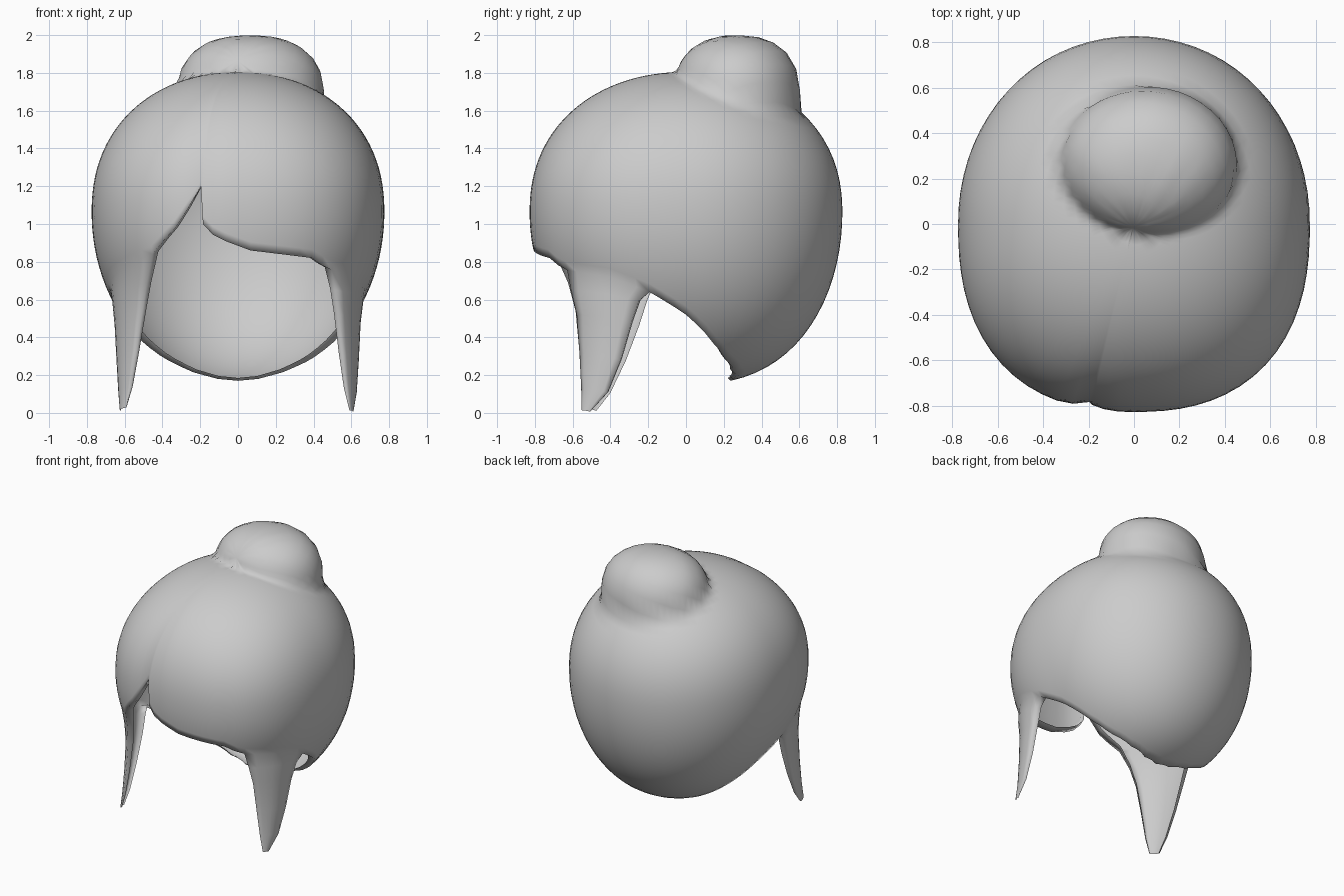
import bpy, bmesh, math
from mathutils import Vector

if "Cube" in bpy.data.objects:
    bpy.data.objects.remove(bpy.data.objects["Cube"])

def lerp_table(tab, a):
    for (a0, v0), (a1, v1) in zip(tab, tab[1:]):
        if a0 <= a <= a1:
            return v0 + (v1 - v0) * (a - a0) / (a1 - a0)

# Height of the hairline around the head (0 = right side, 90 = back, 270 = front)
hairline = [(0, .52), (15, .37), (27, .28), (45, .215), (65, .18), (90, .17), (115, .18),
            (135, .215), (153, .29), (165, .38), (180, .52), (195, .64), (207, .72), (235, .84),
            (247, 1.0), (255, 1.2), (256, 1.0), (261, .93), (275, .86), (300, .82),
            (308, .76), (330, .72), (345, .64), (360, .52)]

CZ, UP, DOWN, RX, RY, ROWS = 1.06, .745, .91, .775, .828, 36

# Egg-shaped head of hair, given by direction and angle down from the crown
def cap_point(deg, phi):
    a = math.radians(deg)
    c, s = math.cos(a), math.sin(a)
    co, si = math.cos(phi), math.sin(phi)
    n = 2.05 + (.35 * si * si if s < 0 else 0)
    f = (abs(c) ** n + abs(s) ** n) ** (-1 / n)
    if co > 0:
        r, z = si ** .95, CZ + UP * co ** .9
    else:
        r, z = si ** (1 - .2 * max(s, 0)), CZ + DOWN * co
    # parting groove above the notch
    r *= f * (1 - .025 * math.exp(-((deg - 255) / 5) ** 2) * si)
    return Vector((r * RX * c, r * RY * s, z))

# Bun: boxy squashed ball; the crown swells outward to its surface
def in_bun(p):
    h = math.hypot((p.x - .065) / .39, (p.y - .27) / .335)
    return h ** 2.4 + abs((p.z - 1.68) / .32) ** 2.4 < 1

def swell(p):
    if p.z < 1.3:
        return p
    o = Vector((.05, .2, 1.05))
    for i in range(150, 0, -1):
        q = o + (p - o) * (1 + i * .004)
        if in_bun(q):
            return q
    return p

# Hair cap: one open shell with the bun, rim curled slightly inward
bm = bmesh.new()
top = bm.verts.new(swell(Vector((0, 0, CZ + UP))))
cols = {}
degs = sorted(list(range(0, 360, 5)) + [256])
for deg in degs:
    low = lerp_table(hairline, deg)
    end = math.acos((low - CZ) / DOWN) if low < CZ else math.acos(((low - CZ) / UP) ** (1 / .9))
    col = [bm.verts.new(swell(cap_point(deg, end * i / ROWS))) for i in range(1, ROWS + 1)]
    x, y, z = col[-1].co
    col.append(bm.verts.new((x * .93, y * .93, z + .015)))
    cols[deg] = col

def in_lock(d0, d1):
    return any(lo <= d0 and lo < d1 <= hi for lo, hi in ((195, 235), (310, 345)))

for d0, d1 in zip(degs, degs[1:] + degs[:1]):
    a, b = cols[d0], cols[d1]
    bm.faces.new((top, a[0], b[0]))
    for i in range(ROWS - 1 if in_lock(d0, d1) else ROWS):
        bm.faces.new((a[i], a[i + 1], b[i + 1], b[i]))

# Side locks: hollow tapering strips that grow out of the cap rim,
# levels given as height, centre x, centre y, width scale
def side_lock(lo, hi, levels):
    side = 1 if lo > 270 else -1
    rim = [cols[lo][-1]] + [cols[d][-2] for d in range(lo, hi + 1, 5)] + [cols[hi][-1]]
    base = [v.co.copy() for v in rim]
    mid = (base[1] + base[-2]) / 2
    prev = rim
    for z, cx, cy, k in levels:
        row = []
        for p in base:
            d = (p - mid) * k
            row.append(bm.verts.new((side * cx + d.x, cy + d.y, z + d.z * .6)))
        for i in range(len(row) - 1):
            bm.faces.new((prev[i], row[i], row[i + 1], prev[i + 1]))
        prev = row

side_lock(310, 345, [(.62, .59, -.43, .82), (.5, .59, -.435, .66), (.3, .595, -.455, .5),
                     (.12, .60, -.485, .32), (.01, .602, -.53, .1)])
side_lock(195, 235, [(.64, .575, -.42, .82), (.5, .58, -.42, .66), (.3, .59, -.445, .48),
                     (.12, .60, -.48, .3), (.02, .61, -.51, .14)])

# remove the unused curl points left behind the locks
bmesh.ops.delete(bm, geom=[v for v in bm.verts if not v.link_faces], context='VERTS')
me = bpy.data.meshes.new("hair_with_bun")
bm.to_mesh(me)
bm.free()
for p in me.polygons:
    p.use_smooth = True
ob = bpy.data.objects.new("hair_with_bun", me)
bpy.context.collection.objects.link(ob)
